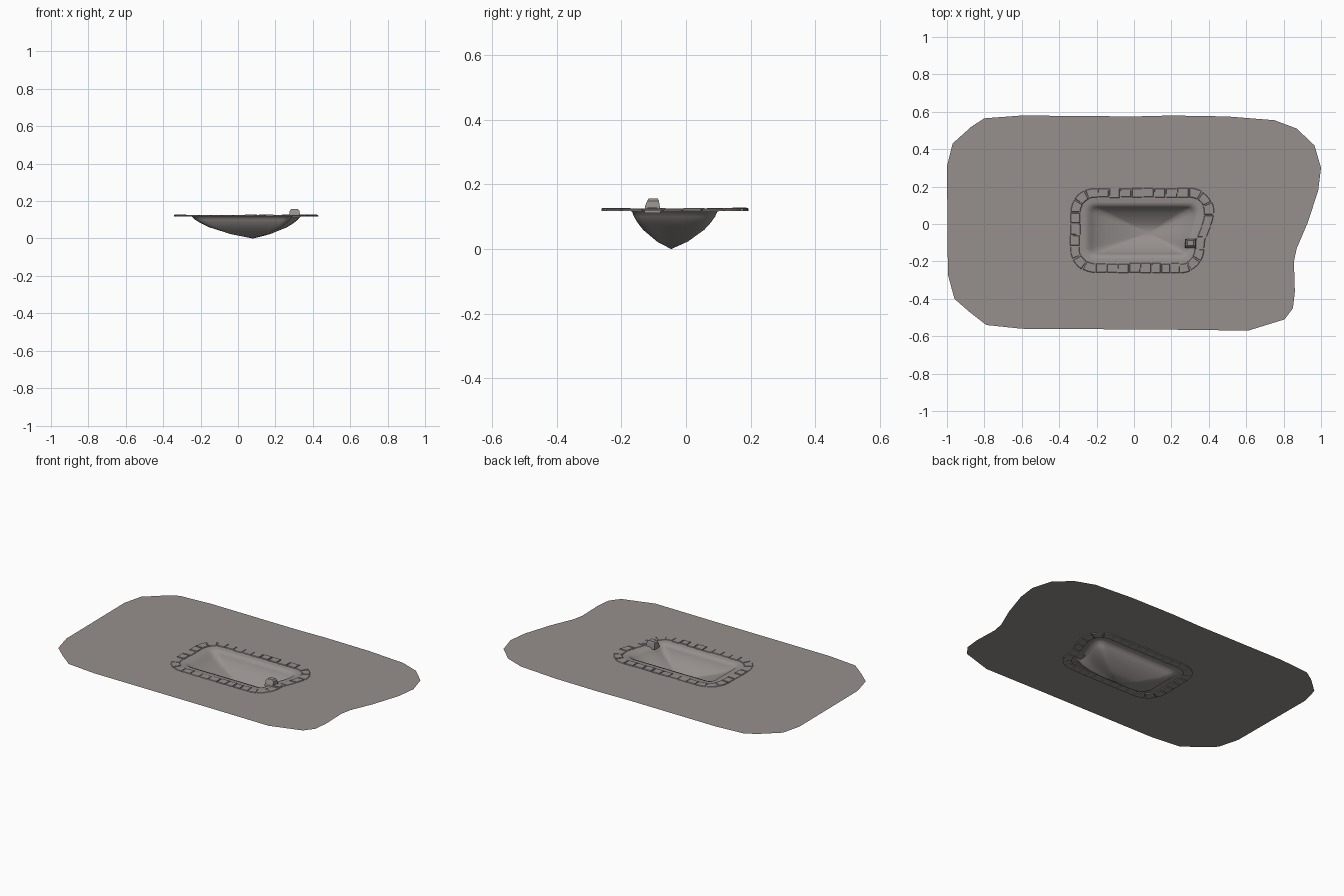
import bpy, bmesh, math, random
from mathutils import Vector

if "Cube" in bpy.data.objects:
    bpy.data.objects.remove(bpy.data.objects["Cube"])

random.seed(4)
GROUND_Z = 0.123
CX, CY = 0.04, -0.035          # pool centre
HX, HY, R = 0.25, 0.097, 0.035  # rounded rectangle core and pool radius
MID = 0.105                     # radius of the stone row centre line

stone_grey = bpy.data.materials.new("warm_grey")
stone_grey.diffuse_color = (0.305, 0.28, 0.27, 1)
stone_grey.use_nodes = True
stone_grey.node_tree.nodes["Principled BSDF"].inputs["Base Color"].default_value = stone_grey.diffuse_color


def outline(t, off):
    """Point on the pool outline at fraction t, pushed outward by off."""
    arc = MID * math.pi / 2
    segs = [2 * HY, arc, 2 * HX, arc] * 2
    d = (t % 1.0) * sum(segs)
    corners = [(HX, -HY), (HX, HY), (-HX, HY), (-HX, -HY)]
    for i, s in enumerate(segs):
        if d <= s or i == 7:
            break
        d -= s
    k, f = i // 2, min(d / s, 1)
    a = Vector(corners[k])
    b = Vector(corners[(k + 1) % 4])
    if i % 2 == 0:
        p, ang = a.lerp(b, f), k * math.pi / 2
    else:
        p, ang = b, (k + f) * math.pi / 2
    r = R + off
    x, y = CX + p.x + r * math.cos(ang), CY + p.y + r * math.sin(ang)
    # right side bends inward toward the front
    u = min(max((0.06 - y) / 0.18, 0), 1)
    w = min(max((x - 0.1) / 0.25, 0), 1)
    x += w * (0.008 - 0.05 * u * u * (3 - 2 * u))
    return x, y


def finish(name, bm, smooth=False):
    me = bpy.data.meshes.new(name)
    for f in bm.faces:
        f.smooth = smooth
    bm.to_mesh(me)
    bm.free()
    me.materials.append(stone_grey)
    ob = bpy.data.objects.new(name, me)
    bpy.context.collection.objects.link(ob)
    return ob


def face_up(bm):
    for f in bm.faces:
        f.normal_update()
        if f.normal.z < 0:
            f.normal_flip()


def loop(bm, pts):
    vs = [bm.verts.new(p) for p in pts]
    return [bm.edges.new((vs[i], vs[(i + 1) % len(vs)])) for i in range(len(vs))]


def bridge(bm, a, b):
    for i in range(len(a)):
        j = (i + 1) % len(a)
        bm.faces.new((a[i], a[j], b[j], b[i]))


# lawn: flat irregular sheet with a hole for the pool
EDGE = [(-1, .31), (-.97, .43), (-.87, .52), (-.8, .565), (-.6, .58), (0, .575),
        (.2, .58), (.5, .575), (.75, .555), (.87, .51), (.965, .42), (1, .3),
        (.985, .18), (.93, .01), (.87, -.13), (.855, -.2), (.86, -.36), (.85, -.45),
        (.805, -.51), (.61, -.57), (.2, -.565), (-.6, -.56), (-.79, -.54),
        (-.88, -.47), (-.96, -.4), (-.995, -.27)]
N = 64
bm = bmesh.new()
e1 = loop(bm, [(x, y, GROUND_Z) for x, y in EDGE])
e2 = loop(bm, [(*outline(i / N, .05), GROUND_Z) for i in range(N)])
bmesh.ops.triangle_fill(bm, edges=e1 + e2, use_beauty=True, normal=(0, 0, 1))
face_up(bm)
finish("lawn", bm)

# pool basin: lip rings, then rings shrinking to the deepest point
DX, DY = 0.08, -0.046
bm = bmesh.new()
rings = []
for off, s, z in [(.05, 1, GROUND_Z), (.02, 1, .121), (0, 1, .116), (0, .95, .1),
                  (0, .86, .082), (0, .72, .06), (0, .36, .023)]:
    pts = [outline(i / N, off) for i in range(N)]
    rings.append([bm.verts.new((DX + (x - DX) * s, DY + (y - DY) * s, z)) for x, y in pts])
for a, b in zip(rings, rings[1:]):
    bridge(bm, a, b)
tip = bm.verts.new((DX, DY, 0))
for i in range(N):
    bm.faces.new((rings[-1][i], rings[-1][(i + 1) % N], tip))
face_up(bm)
finish("pool_basin", bm, smooth=True)

# border stones: thin slabs following the outline, with chamfered tops
STONES, STEPS = 34, 3
bm = bmesh.new()
for k in range(STONES):
    top = .126 + random.uniform(-.001, .002)
    gap = random.uniform(.03, .06)
    o_in, o_out = .044 + random.uniform(-.003, .003), .095 + random.uniform(-.003, .002)
    sections = []
    for i in range(STEPS + 1):
        f = gap + (1 - 2 * gap) * i / STEPS
        fi = f + (.04 if i == 0 else -.04 if i == STEPS else 0)
        t, ti = (k + f) / STONES, (k + fi) / STONES
        prof = [(t, o_in, .117), (t, o_out, .117), (t, o_out, top - .003),
                (ti, o_out - .003, top), (ti, o_in + .003, top), (t, o_in, top - .003)]
        sections.append([bm.verts.new((*outline(q, o), z)) for q, o, z in prof])
    for a, b in zip(sections, sections[1:]):
        bridge(bm, a, b)
    bm.faces.new(sections[0])
    bm.faces.new(sections[-1][::-1])
bmesh.ops.recalc_face_normals(bm, faces=bm.faces)
finish("border_stones", bm)

# pool ladder: tapered body made of stacked rectangles (x0, x1, y0, y1, z)
bm = bmesh.new()
stack = [(.272, .332, -.129, -.079, .112), (.275, .331, -.127, -.081, .132),
         (.277, .328, -.120, -.084, .149), (.285, .319, -.116, -.087, .157)]
levels = [[bm.verts.new((x, y, z)) for x, y in ((x0, y0), (x1, y0), (x1, y1), (x0, y1))]
          for x0, x1, y0, y1, z in stack]
for a, b in zip(levels, levels[1:]):
    bridge(bm, a, b)
bm.faces.new(levels[-1])
bm.faces.new(levels[0][::-1])
bmesh.ops.recalc_face_normals(bm, faces=bm.faces)
finish("ladder_body", bm)

# ladder foot plate lying on the border
bpy.ops.mesh.primitive_cube_add(size=1, location=(.345, -.104, .124))
foot = bpy.context.object
foot.name = "ladder_foot_plate"
foot.scale = (.045, .03, .008)
foot.data.materials.append(stone_grey)
